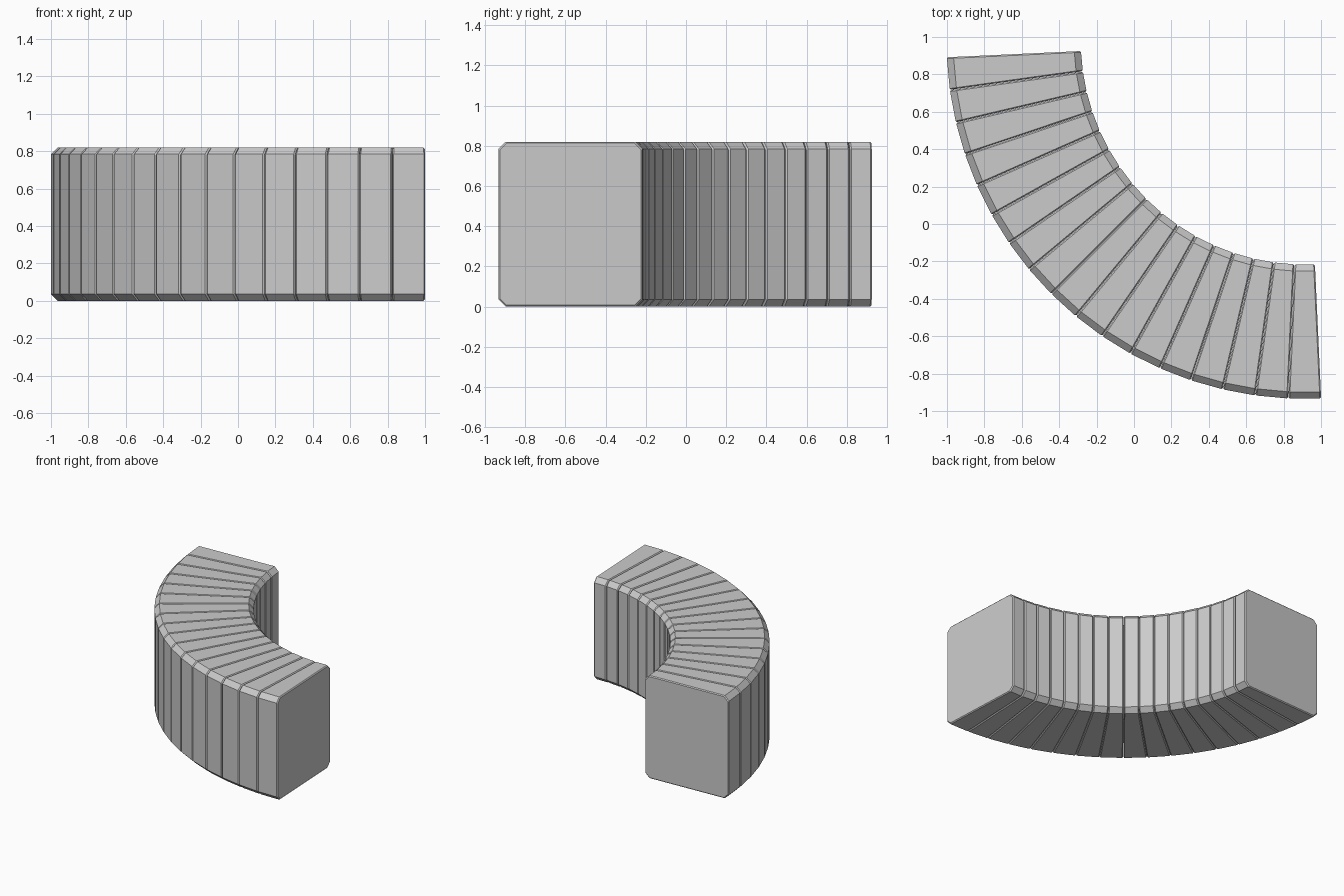
import bpy, bmesh
from math import radians, sin, cos, tan
from mathutils import Matrix

if "Cube" in bpy.data.objects:
    bpy.data.objects.remove(bpy.data.objects["Cube"])

COUNT = 17
STEP = radians(90 / COUNT)
R_IN, R_OUT, HEIGHT = 1.198, 1.916, 0.82
CHAMFER, GROOVE, GAP = 0.036, 0.007, 0.001
CX, CY = 0.913, 0.981          # centre of the curve


def octagon(inset):
    """Chamfered radial cross-section of a block, as (radius, z) points."""
    h = cos(STEP / 2)
    a, b = R_IN * h + inset, R_OUT * h - inset
    lo, hi, c = inset, HEIGHT - inset, CHAMFER - inset * 0.4
    return [(a + c, lo), (b - c, lo), (b, lo + c), (b, hi - c),
            (b - c, hi), (a + c, hi), (a, hi - c), (a, lo + c)]


def wedge_block():
    """Tapered block with softened edges along its two joint faces."""
    bm = bmesh.new()
    rings = []
    for side, inset, back in ((-1, GROOVE, 0), (-1, 0, GROOVE),
                              (1, 0, GROOVE), (1, GROOVE, 0)):
        rings.append([bm.verts.new((u, side * (u * tan(STEP / 2) - back - GAP), z))
                      for u, z in octagon(inset)])
    for r0, r1 in zip(rings, rings[1:]):
        for i in range(8):
            j = (i + 1) % 8
            bm.faces.new((r0[i], r0[j], r1[j], r1[i]))
    bm.faces.new(rings[0])
    bm.faces.new(rings[-1])
    bmesh.ops.recalc_face_normals(bm, faces=bm.faces)
    mesh = bpy.data.meshes.new("wall_block")
    bm.to_mesh(mesh)
    bm.free()
    return mesh


# Quarter-circle row of blocks; the last one faces straight to the front
mesh = wedge_block()
for k in range(COUNT):
    angle = radians(270) - k * STEP
    ob = bpy.data.objects.new(f"wall_block_{k + 1}", mesh)
    ob.matrix_world = Matrix.Translation((CX, CY, 0)) @ Matrix.Rotation(angle, 4, 'Z')
    bpy.context.collection.objects.link(ob)
